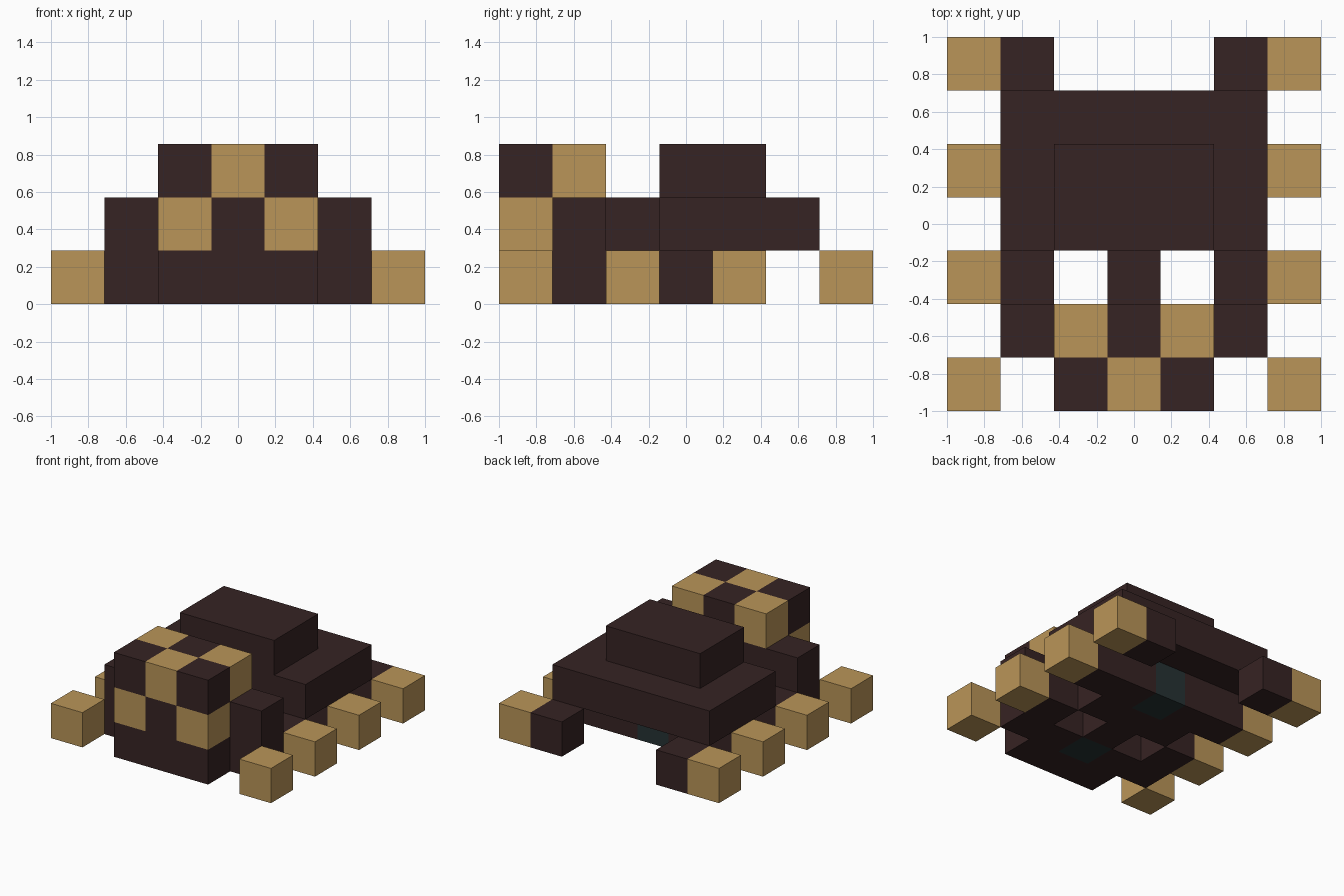
import bpy, bmesh, math
from mathutils import Vector

if "Cube" in bpy.data.objects:
    bpy.data.objects.remove(bpy.data.objects["Cube"], do_unlink=True)

U = 2 / 7  # edge of one block


def material(name, rgb):
    m = bpy.data.materials.new(name)
    m.use_nodes = True
    m.diffuse_color = (*rgb, 1)
    bsdf = m.node_tree.nodes["Principled BSDF"]
    bsdf.inputs["Base Color"].default_value = (*rgb, 1)
    bsdf.inputs["Roughness"].default_value = 0.9
    return m


DARK = material("dark brown", (0.037, 0.017, 0.017))
TAN = material("sandy tan", (0.49, 0.30, 0.098))
TEAL = material("deep teal", (0.019, 0.032, 0.034))


def blocks(name, lo, hi, *mats, rule=None):
    """Box over the block cells lo..hi; with a rule, cut into cells and coloured per cell."""
    low = Vector((lo[0] - 0.5, lo[1] - 0.5, lo[2]))
    size = Vector([h - l + 1 for l, h in zip(lo, hi)])
    bm = bmesh.new()
    bmesh.ops.create_cube(bm, size=1)
    for v in bm.verts:
        v.co = low + Vector([(c + 0.5) * s for c, s in zip(v.co, size)])
    if rule:
        for axis in range(3):
            normal = Vector([float(axis == i) for i in range(3)])
            for step in range(1, int(size[axis])):
                bmesh.ops.bisect_plane(bm, geom=bm.verts[:] + bm.edges[:] + bm.faces[:],
                                       plane_co=low + normal * step, plane_no=normal)
        bm.normal_update()
        for f in bm.faces:
            inside = f.calc_center_median() - f.normal * 0.5 - low
            cell = [l + math.floor(c) for l, c in zip(lo, inside)]
            f.material_index = rule(*cell)
    bmesh.ops.scale(bm, vec=(U, U, U), verts=bm.verts)
    mesh = bpy.data.meshes.new(name)
    bm.to_mesh(mesh)
    bm.free()
    for m in mats:
        mesh.materials.append(m)
    obj = bpy.data.objects.new(name, mesh)
    bpy.context.collection.objects.link(obj)
    return obj


# Stepped shell
blocks("shell_base", (-2, 0, 1), (2, 2, 1), DARK)
blocks("shell_top", (-1, 0, 2), (1, 1, 2), DARK)

# Underside, with teal blocks at the rear and under the head
blocks("belly", (-1, 0, 0), (1, 0, 0), DARK)
blocks("rear_belly", (-2, 1, 0), (2, 1, 0), DARK, TEAL, rule=lambda x, y, z: int(x == 0))
blocks("chest", (-2, -2, 0), (2, -2, 0), DARK, TEAL, rule=lambda x, y, z: int(x == 0))
blocks("neck", (0, -1, 0), (0, -1, 1), DARK)

# Head: solid jaw below a checkered two-block-high crown
blocks("jaw", (-1, -3, 0), (1, -3, 0), DARK)
blocks("head", (-1, -3, 1), (1, -2, 2), DARK, TAN, rule=lambda x, y, z: (x + y + z) % 2)

# Paired shoulders, hips and feet
for side, s in (("left", 1), ("right", -1)):
    blocks(side + "_shoulder", (2 * s, -2, 1), (2 * s, -2, 1), DARK)
    blocks(side + "_upper_arm", (2 * s, -1, 0), (2 * s, -1, 0), DARK)
    blocks(side + "_rear_leg", (2 * s, 3, 0), (2 * s, 3, 0), DARK)
    for part, y in (("front", -3), ("front_middle", -1), ("back_middle", 1), ("back", 3)):
        blocks(f"{side}_{part}_foot", (3 * s, y, 0), (3 * s, y, 0), TAN)
